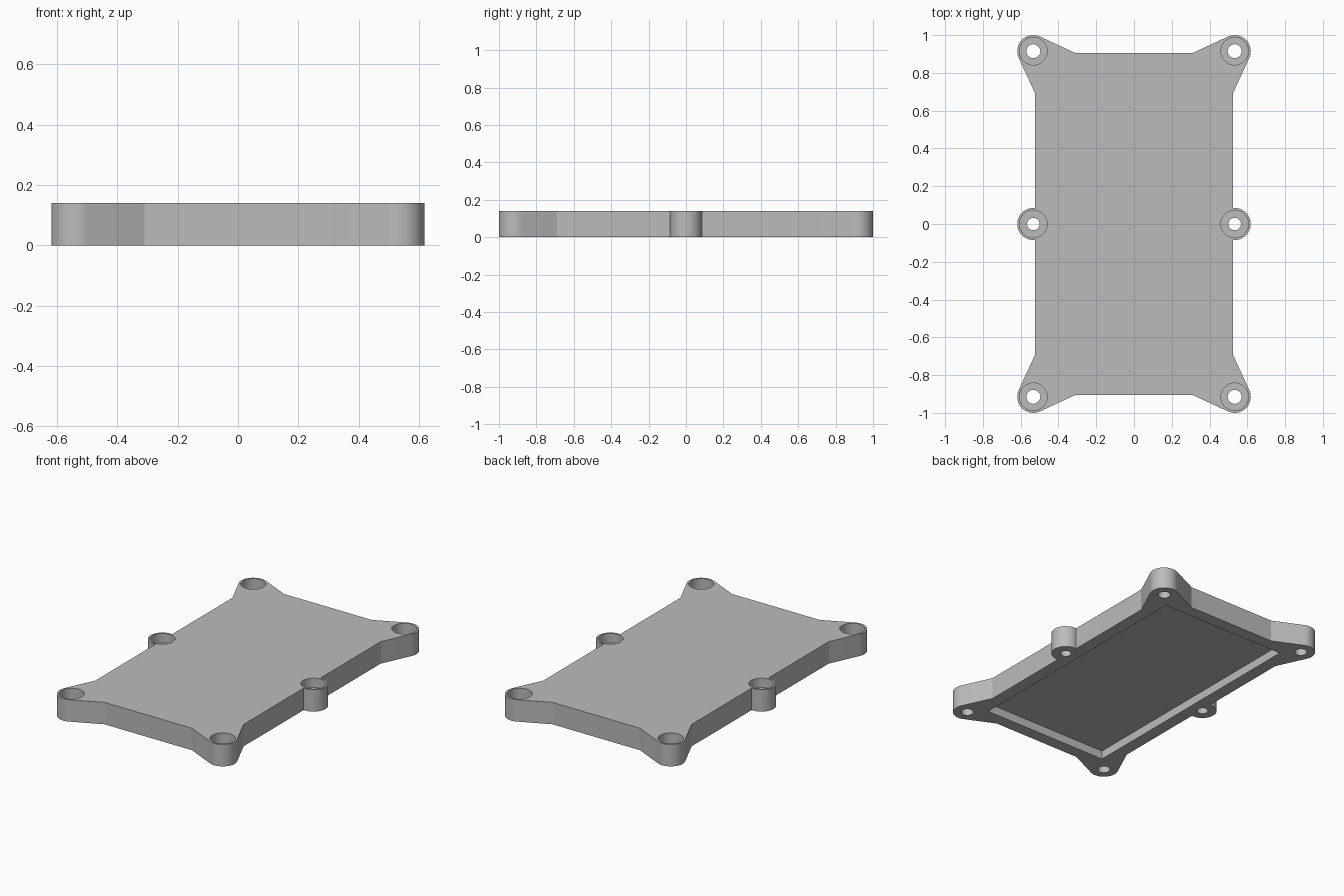
import bpy, bmesh, math
from mathutils import Vector

cube = bpy.data.objects.get("Cube")
if cube:
    bpy.data.objects.remove(cube, do_unlink=True)

H = 0.14                 # plate thickness
R = 0.085                # boss radius
HALF_X, HALF_Y = 0.523, 0.905
MID = Vector((0.533, 0))
CORNER = Vector((0.533, 0.915))

grey = bpy.data.materials.new("plain_grey")
grey.use_nodes = True
colour = (0.5, 0.5, 0.5, 1)
grey.diffuse_color = colour
grey.node_tree.nodes["Principled BSDF"].inputs["Base Color"].default_value = colour


def make(name, bm):
    bmesh.ops.recalc_face_normals(bm, faces=bm.faces)
    mesh = bpy.data.meshes.new(name)
    bm.to_mesh(mesh)
    bm.free()
    mesh.materials.append(grey)
    ob = bpy.data.objects.new(name, mesh)
    bpy.context.collection.objects.link(ob)
    return ob


def arc(centre, start, end, steps):
    angles = [start + (end - start) * i / steps for i in range(steps + 1)]
    return [centre + R * Vector((math.cos(a), math.sin(a))) for a in angles]


def tangent(point, centre, side):
    d = point - centre
    return math.atan2(d.y, d.x) + side * math.acos(R / d.length)


def cylinder(bm, centre, radius, low, high):
    ring = bmesh.ops.create_cone(bm, cap_ends=True, segments=40, radius1=radius,
                                 radius2=radius, depth=high - low)
    bmesh.ops.translate(bm, verts=ring["verts"],
                        vec=(centre[0], centre[1], (low + high) / 2))


# Outline of one quarter: half side boss, side wall, flared corner boss, end wall
side = Vector((HALF_X, 0.69))
end = Vector((0.31, HALF_Y))
a0 = tangent(side, CORNER, 1)
a1 = tangent(end, CORNER, -1) % math.tau
quarter = arc(MID, 0, math.acos((HALF_X - MID.x) / R), 14)
quarter += [side] + arc(CORNER, a0, a1, 20) + [end]
half = quarter + [Vector((-p.x, p.y)) for p in reversed(quarter)]
outline = half + [Vector((p.x, -p.y)) for p in reversed(half[1:-1])]

# Solid plate
bm = bmesh.new()
base = bm.faces.new([bm.verts.new((p.x, p.y, 0)) for p in outline])
top = bmesh.ops.extrude_face_region(bm, geom=[base])["geom"]
bmesh.ops.translate(bm, vec=(0, 0, H),
                    verts=[g for g in top if isinstance(g, bmesh.types.BMVert)])
plate = make("cover_plate", bm)

# Cutters: underside pocket, screw holes, counterbores
bm = bmesh.new()
box = bmesh.ops.create_cube(bm, size=1)["verts"]
bmesh.ops.scale(bm, verts=box, vec=(0.886, 1.652, 0.11))
pocket = make("pocket_cutter", bm)

holes, bores = bmesh.new(), bmesh.new()
for sx in (-1, 1):
    for y in (-CORNER.y, 0, CORNER.y):
        spot = (sx * MID.x, y)
        cylinder(holes, spot, 0.037 if y else 0.033, -0.1, H + 0.1)
        cylinder(bores, spot, 0.073, H - (0.09 if y else 0.06), H + 0.1)
cutters = [pocket, make("hole_cutter", holes), make("counterbore_cutter", bores)]

bpy.ops.object.select_all(action="DESELECT")
bpy.context.view_layer.objects.active = plate
plate.select_set(True)
for cutter in cutters:
    cutter.hide_render = True
    mod = plate.modifiers.new(cutter.name, "BOOLEAN")
    mod.operation = "DIFFERENCE"
    mod.solver = "EXACT"
    mod.object = cutter
    bpy.ops.object.modifier_apply(modifier=mod.name)
    bpy.data.objects.remove(cutter, do_unlink=True)

bpy.ops.object.shade_smooth_by_angle(angle=math.radians(20))
